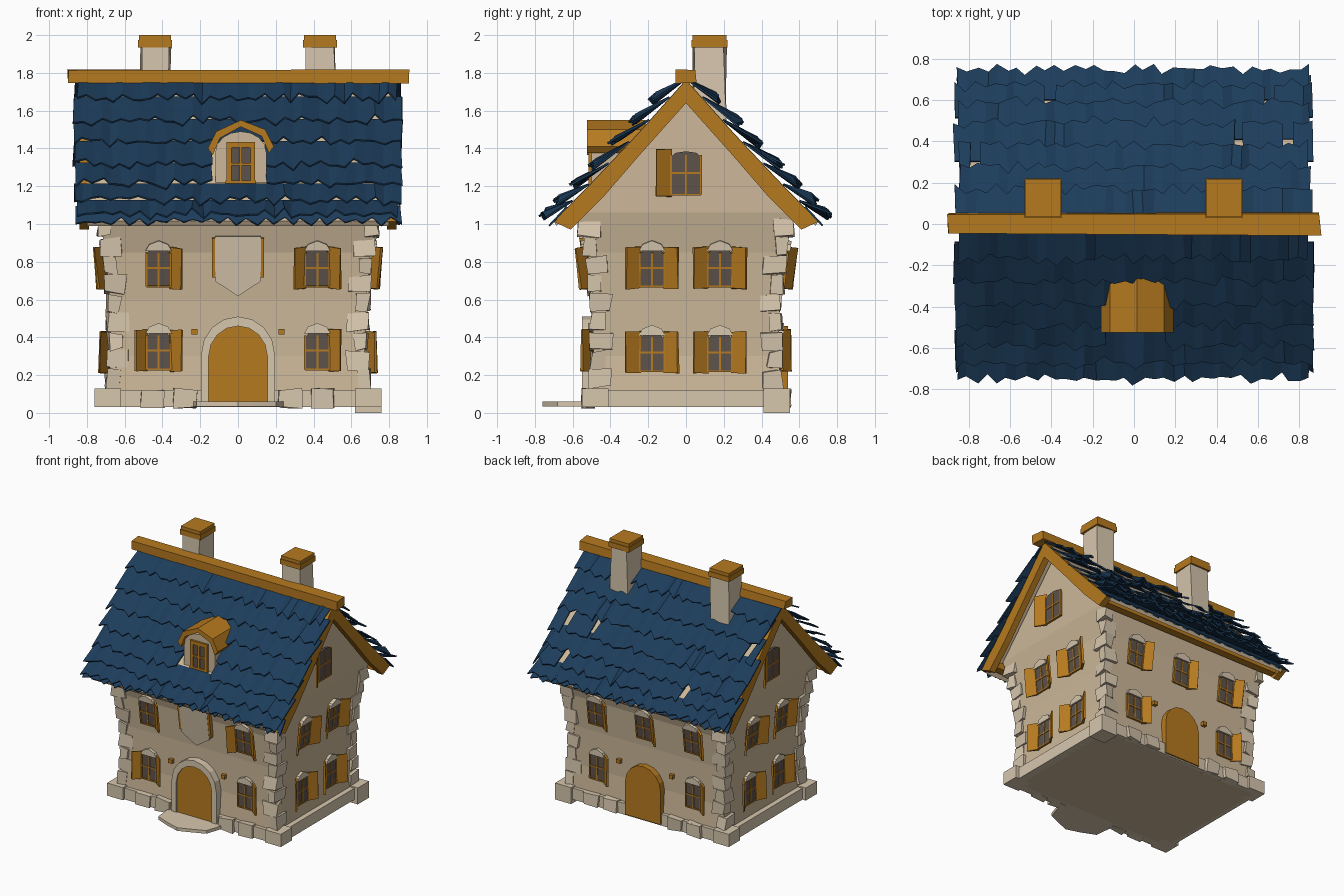
import bpy, bmesh, math, random
from math import radians, pi
from mathutils import Matrix, Vector

random.seed(4)
if "Cube" in bpy.data.objects:
    bpy.data.objects.remove(bpy.data.objects["Cube"])


def material(name, rgb):
    m = bpy.data.materials.new(name)
    m.use_nodes = True
    m.diffuse_color = (*rgb, 1)
    m.node_tree.nodes["Principled BSDF"].inputs["Base Color"].default_value = (*rgb, 1)
    return m


PLASTER = material("plaster", (.61, .48, .32))
STONE = material("pale stone", (.68, .57, .42))
WOOD = material("golden wood", (.47, .195, .014))
SLATE = material("blue shingle", (.012, .046, .105))
GLASS = material("dark glass", (.11, .085, .07))

parts = {}


def part(name, mat):
    """Mesh under construction for a named part."""
    if name not in parts:
        parts[name] = (bmesh.new(), mat)
    return parts[name][0]


def box(bm, lo, hi, M=Matrix(), wobble=0):
    lo, hi = Vector(lo), Vector(hi)
    for v in bmesh.ops.create_cube(bm, size=1)["verts"]:
        v.co = Vector((lo + hi) / 2 + v.co * (hi - lo))
        v.co += Vector([random.uniform(-wobble, wobble) for _ in range(3)])
        v.co = M @ v.co


def prism(bm, outline, depth, M=Matrix(), start=0):
    """Extrude an x-z outline towards local -y."""
    a = [bm.verts.new(M @ Vector((x, -start, z))) for x, z in outline]
    b = [bm.verts.new(M @ Vector((x, -start - depth, z))) for x, z in outline]
    bm.faces.new(a)
    bm.faces.new(b)
    for i in range(len(a)):
        j = (i + 1) % len(a)
        bm.faces.new((a[i], a[j], b[j], b[i]))


def arch(half, bottom, spring, rise, n=8):
    """Arched outline from the lower left round to the lower right."""
    top = [(-half * math.cos(pi * i / n), spring + rise * math.sin(pi * i / n)) for i in range(n + 1)]
    return [(-half, bottom)] + top + [(half, bottom)]


# Wall profile: height, half width, half depth
WALL = [(.03, .70, .51), (.3, .67, .49), (.6, .68, .495), (.85, .70, .52), (1.06, .74, .58)]


def half_size(z):
    for (z0, x0, y0), (z1, x1, y1) in zip(WALL, WALL[1:]):
        if z <= z1:
            t = (z - z0) / (z1 - z0)
            return x0 + t * (x1 - x0), y0 + t * (y1 - y0)
    return WALL[-1][1:]


FRONT, RIGHT, BACK, LEFT = range(4)


def on_wall(side, u, z):
    """Frame on a wall: x along it, -y outward, z up, tilted with the wall."""
    axis = 1 if side in (FRONT, BACK) else 0
    out = half_size(z)[axis]
    tilt = math.atan((half_size(z + .1)[axis] - half_size(z - .1)[axis]) / .2)
    return (Matrix.Rotation(side * pi / 2, 4, 'Z') @ Matrix.Translation((u, -out, z))
            @ Matrix.Rotation(tilt, 4, 'X'))


# House body with flared walls and gables
bm = part("house_walls", PLASTER)
rings = [[bm.verts.new((sx * x, sy * y, z)) for sx, sy in ((-1, -1), (1, -1), (1, 1), (-1, 1))]
         for z, x, y in WALL]
bm.faces.new(rings[0])
for a, b in zip(rings, rings[1:]):
    for i in range(4):
        j = (i + 1) % 4
        bm.faces.new((a[i], a[j], b[j], b[i]))
p, q = (bm.verts.new((s * .74, 0, 1.69)) for s in (-1, 1))
t = rings[-1]
for loop in ((t[0], t[1], q, p), (t[2], t[3], p, q), (t[1], t[2], q), (t[3], t[0], p)):
    bm.faces.new(loop)

# Stone plinth and corner blocks
bm = part("plinth", STONE)
for s in (-1, 1):
    box(bm, (-.72, s * .5 - .03, .03), (.72, s * .5 + .03, .12))
    box(bm, (s * .7 - .03, -.52, .03), (s * .7 + .03, .52, .12))
    for x in (-.45, -.28, .28, .45):
        box(bm, (x - .06, s * .52 - .03, .03), (x + .06, s * .52 + .03, .125), wobble=.008)
    for r in (-1, 1):
        foot = 0 if s + r == 2 else .03
        box(bm, (s * .69 - .07, r * .48 - .07, foot), (s * .69 + .07, r * .48 + .07, .13))
bm = part("corner_quoins", STONE)
for sx in (-1, 1):
    for sy in (-1, 1):
        for i in range(9):
            z = .13 + i * .1
            x, y = half_size(z + .05)
            w, d = (.11, .07) if i % 2 else (.07, .11)
            M = Matrix.Translation((sx * (x + .015), sy * (y + .012), z))
            box(bm, (0, 0, .005), (-sx * w, -sy * d, .095), M, .012)


def window(side, u, z, h=.2, half=.065, sides=(-1, 1), lintel=True):
    M = on_wall(side, u, z)
    prism(part("window_glass", GLASS), arch(half, -h / 2, h / 2 - .03, .03, 4), .018, M)
    bars = part("window_bars", WOOD)
    for x in (-half, 0, half):
        box(bars, (x - .005, -.023, -h / 2), (x + .005, -.008, h / 2 - .02), M)
    for k in (-.5, 0):
        box(bars, (-half, -.023, k * h - .005), (half, -.008, k * h + .005), M)
    if lintel:
        prism(part("window_lintels", STONE), [(-.07, h / 2 - .01), (.07, h / 2 - .01), (.05, h / 2 + .025),
                                              (0, h / 2 + .045), (-.05, h / 2 + .025)], .03, M)
    # Shutters stand partly open
    width, angle = (.08, 40) if side in (FRONT, BACK) else (.092, 32)
    for s in sides:
        hinge = M @ Matrix.Translation((s * half, -.005, 0)) @ Matrix.Rotation(-s * radians(angle), 4, 'Z')
        box(part("shutters", WOOD), (0, -.012, -h / 2 - .01), (s * width, 0, h / 2 + .01), hinge, .004)


# Windows on the long walls
window(FRONT, -.42, .33)
window(FRONT, .42, .33, sides=(1,))
window(FRONT, -.42, .77, sides=(1,))
window(FRONT, .42, .77)
for u in (-.42, .42):
    window(BACK, u, .33, sides=(1,))
for u in (-.42, 0, .42):
    window(BACK, u, .77, sides=(1,))
# Windows on the gable walls
for side in (RIGHT, LEFT):
    for u in (-.18, .18):
        window(side, u, .32)
        window(side, u, .77)
    window(side, 0, 1.27, h=.23, half=.08, sides=(-1,), lintel=False)

# Doors, lamps, the front door's stone surround and step
for side in (FRONT, BACK):
    M = Matrix.Rotation(side * pi / 2, 4, 'Z') @ Matrix.Translation((0, -.485, 0))
    prism(part("doors", WOOD), arch(.155, .04, .3, .16), .055, M)
    for x in (-.23, .23):
        box(part("door_lamps", WOOD), (x - .016, -.035, .415), (x + .016, .01, .445), M)
outer, inner = arch(.195, .05, .31, .2), arch(.155, .05, .3, .16)
for i in range(len(outer) - 1):
    prism(part("door_surround", STONE), [outer[i], outer[i + 1], inner[i + 1], inner[i]], .07,
          Matrix.Translation((0, -.48, 0)))
lying = Matrix.Translation((0, 0, .06)) @ Matrix.Rotation(pi / 2, 4, 'X')
prism(part("front_step", STONE), [(-.24, .5), (-.22, .68), (-.1, .73), (0, .76), (.08, .73), (.2, .68),
                                  (.26, .5)], .025, lying)

# Shield over the front door
M = on_wall(FRONT, 0, .8)
prism(part("wall_shield", STONE), [(-.122, .14), (.122, .14), (.12, -.1), (.06, -.14), (0, -.18),
                                   (-.06, -.14), (-.12, -.1)], .02, M, .012)
for s in (-1, 1):
    box(part("shield_brackets", WOOD), (s * .116, -.03, -.08), (s * .138, .01, .13), M)

# Roof slope from ridge to eave, and the gable board's lower edge: distance from centre, height
SLOPE = [(0, 1.765), (.25, 1.485), (.5, 1.22), (.7, 1.015)]
BOARD = [(0, 1.64), (.25, 1.36), (.44, 1.14), (.61, .97)]


def roof_point(t):
    f = max(0, min(t, 1)) * 3
    i = min(int(f), 2)
    return Vector(SLOPE[i]).lerp(Vector(SLOPE[i + 1]), f - i)


def chevron(upper, lower):
    def both(line):
        return [(-y, z) for y, z in line[:0:-1]] + line
    return both(upper) + both(lower)[::-1]


across = Matrix.Rotation(pi / 2, 4, 'Z')
prism(part("roof_deck", PLASTER), chevron(SLOPE, [(y * .98, z - .025) for y, z in SLOPE]), 1.6, across, -.8)
for start in (-.84, .79):
    prism(part("gable_boards", WOOD), chevron([(y, z - .003) for y, z in SLOPE], BOARD), .05, across, start)
for s in (-1, 1):
    box(part("eave_boards", WOOD), (-.8, s * .61 - .03, 1.0), (.8, s * .61 + .03, 1.05))
box(part("ridge_beam", WOOD), (-.9, -.05, 1.75), (.9, .05, 1.815), wobble=.008)

# Overlapping ragged shingle courses, the last one a hem close to the eave
bm = part("roof_shingles", SLATE)
ROWS, STEPS = 7, 36
for s in (-1, 1):
    for row in range(ROWS + 1):
        hem = row == ROWS
        top, low = roof_point(row / ROWS - (.12 if hem else .03)), roof_point((row + 1) / ROWS + .02)
        end = .86 + random.uniform(-.02, .015)
        prev = None
        for i in range(STEPS + 1):
            x = -end + 2 * end * i / STEPS
            drop = random.uniform(-.02, .005) if i % 2 else random.uniform(.005, .025)
            lift = .005 if hem else random.uniform(.045, .085)
            a = bm.verts.new((x, s * (top.x + .006), top.y + .006))
            b = bm.verts.new((x + random.uniform(-.01, .01), s * (low.x + drop + lift * .7),
                              low.y - drop + lift * .7))
            # Leave an opening for the dormer and a few missing tiles at the back
            opening = s < 0 and abs(x - .04) < .15 and 1.12 < low.y < 1.36
            missing = s > 0 and 1 < row < ROWS - 1 and random.random() < .06
            if prev and not opening and not missing:
                bm.faces.new((prev[0], a, b, prev[1]))
            prev = (a, b)

# Dormer
M = Matrix.Translation((.015, 0, 0))
prism(part("dormer_wall", PLASTER), arch(.135, 1.19, 1.38, .11), .3, M, .2)
prism(part("window_glass", GLASS), arch(.06, 1.23, 1.38, .04), .01, M, .495)
bm = part("dormer_window_frame", WOOD)
for lo, hi in (((-.075, 1.22), (-.05, 1.43)), ((.05, 1.22), (.075, 1.43)), ((-.075, 1.405), (.075, 1.435)),
               ((-.08, 1.205), (.08, 1.23)), ((-.007, 1.22), (.007, 1.42)), ((-.06, 1.31), (.06, 1.323))):
    box(bm, (lo[0], -.515, lo[1]), (hi[0], -.49, hi[1]), M)
hood = [(-.175, 1.4), (-.13, 1.49), (0, 1.55), (.13, 1.5), (.175, 1.41)]
prism(part("dormer_roof", WOOD), hood + [(x * .85, z - .035) for x, z in hood[::-1]], .31, M, .215)

# Chimneys with wooden caps
for x in (-.44, .435):
    box(part("chimneys", STONE), (x - .078, .042, 1.48), (x + .078, .205, 1.95), wobble=.012)
    box(part("chimney_caps", WOOD), (x - .09, .03, 1.935), (x + .09, .22, 1.975))
    box(part("chimney_caps", WOOD), (x - .085, .035, 1.97), (x + .085, .215, 2.0))

# Turn the collected parts into objects
for name, (bm, mat) in parts.items():
    bmesh.ops.recalc_face_normals(bm, faces=bm.faces)
    mesh = bpy.data.meshes.new(name)
    bm.to_mesh(mesh)
    bm.free()
    mesh.materials.append(mat)
    ob = bpy.data.objects.new(name, mesh)
    bpy.context.collection.objects.link(ob)
    if name == "roof_shingles":
        ob.modifiers.new("thickness", 'SOLIDIFY').thickness = .01
